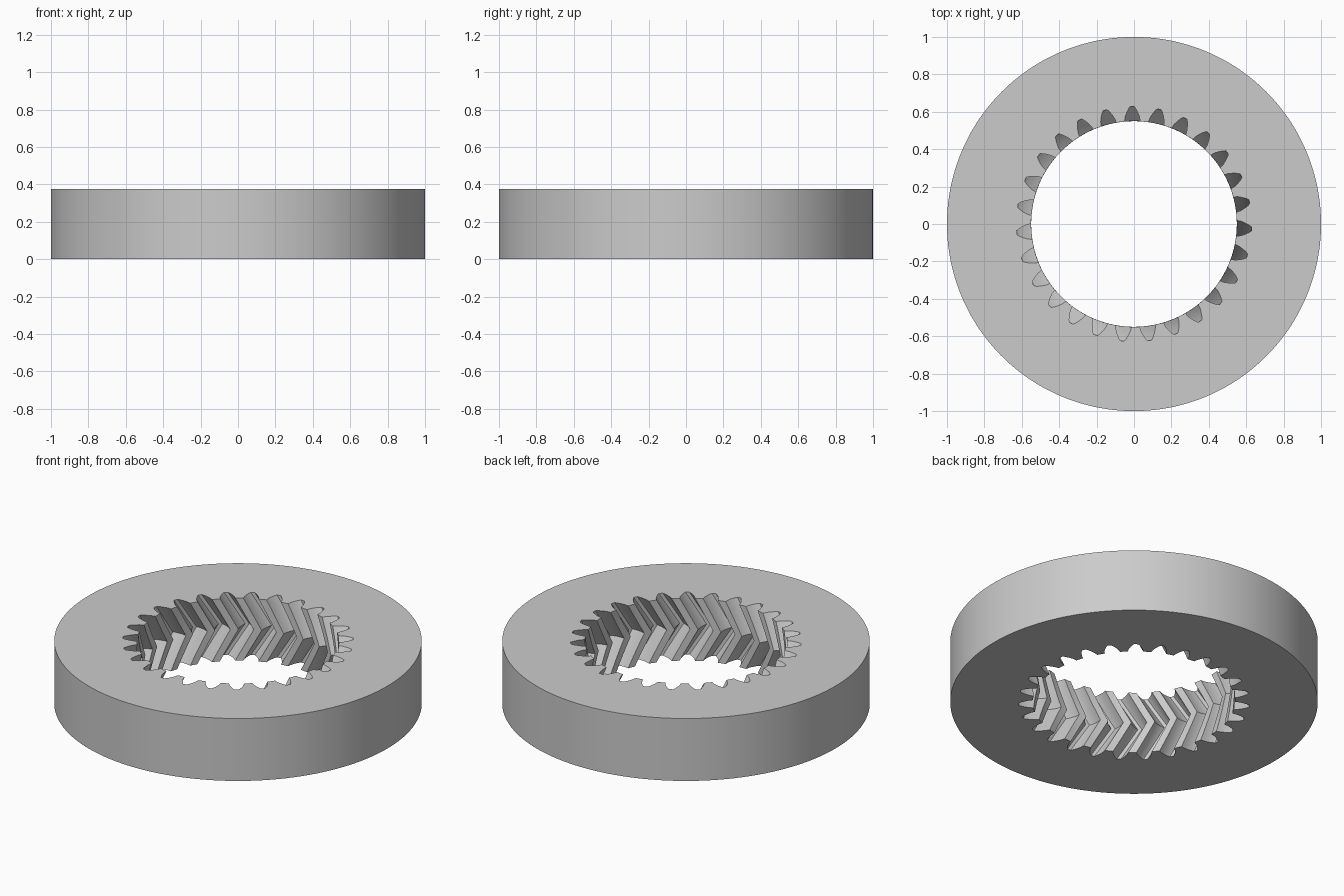
import bpy
import bmesh
from math import radians, sin, cos, tan, pi

cube = bpy.data.objects.get("Cube")
if cube:
    bpy.data.objects.remove(cube)

TEETH = 27
HEIGHT = 0.375
OUTER = 1.0
HELIX = radians(30)
PHASE = radians(-2.4)
STEPS = 4                                   # slices per half height
PITCH = 2 * pi / TEETH
TWIST = -HEIGHT / 2 * tan(HELIX) / 0.59     # turn from a face to the middle

# One groove: radius and half width, from the bore to the root
flank = [(0.55, 0.042), (0.575, 0.038), (0.60, 0.028), (0.617, 0.019), (0.628, 0.011)]
groove = [(r, -w / r) for r, w in flank] + [(r, w / r) for r, w in reversed(flank)]
groove.append((0.55, PITCH / 2))            # middle of the tooth land
profile = [(r, a + k * PITCH + PHASE) for k in range(TEETH) for r, a in groove]
count = len(profile)

bm = bmesh.new()


def loop(points, z):
    return [bm.verts.new((r * cos(a), r * sin(a), z)) for r, a in points]


def bridge(a, b):
    for i in range(count):
        j = (i + 1) % count
        bm.faces.new((a[i], a[j], b[j], b[i]))


# Herringbone bore: twists to the middle and back
bore = []
for s in range(2 * STEPS + 1):
    turn = TWIST * (1 - abs(s - STEPS) / STEPS)
    bore.append(loop([(r, a + turn) for r, a in profile], HEIGHT * s / (2 * STEPS)))
for low, high in zip(bore, bore[1:]):
    bridge(high, low)

# Plain rim, then the flat faces between rim and bore
start = profile[0][1] - PITCH * 0.1
rim = [(OUTER, start + 2 * pi * i / count) for i in range(count)]
bottom, top = loop(rim, 0), loop(rim, HEIGHT)
bridge(bottom, top)
bridge(top, bore[-1])
bridge(bore[0], bottom)
bmesh.ops.recalc_face_normals(bm, faces=bm.faces)

mesh = bpy.data.meshes.new("ring_gear")
bm.to_mesh(mesh)
bm.free()
gear = bpy.data.objects.new("ring_gear", mesh)
bpy.context.collection.objects.link(gear)

# Plain grey
grey = bpy.data.materials.new("light_grey")
grey.use_nodes = True
colour = (0.6, 0.6, 0.6, 1)
grey.diffuse_color = colour
grey.node_tree.nodes["Principled BSDF"].inputs["Base Color"].default_value = colour
mesh.materials.append(grey)

bpy.context.view_layer.objects.active = gear
gear.select_set(True)
bpy.ops.object.shade_smooth_by_angle(angle=radians(15))
